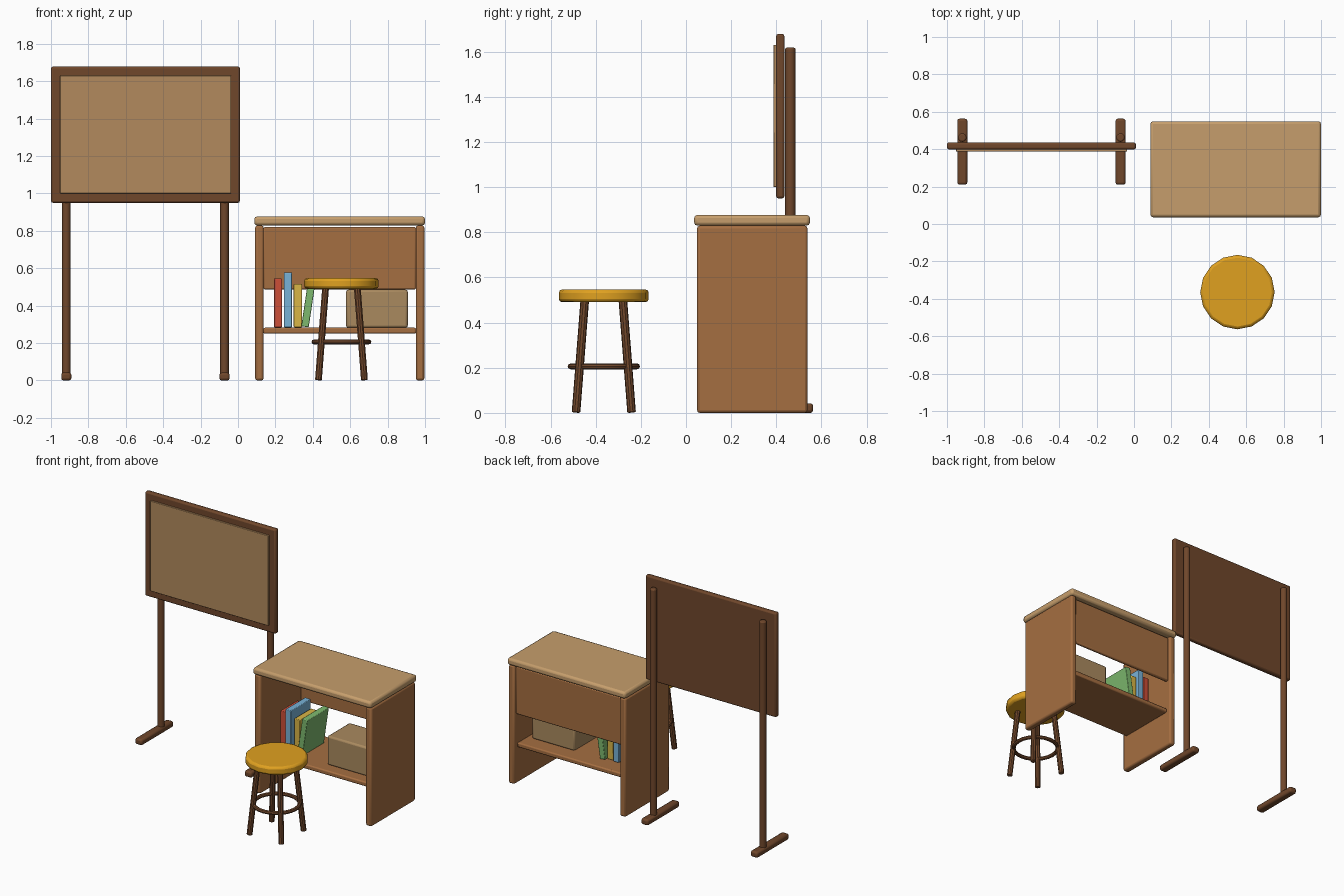
import bpy, bmesh, math
from mathutils import Vector, Matrix

if "Cube" in bpy.data.objects:
    bpy.data.objects.remove(bpy.data.objects["Cube"])


def material(name, r, g, b):
    lin = [(c / 255 / 12.92 if c < 10 else ((c / 255 + 0.055) / 1.055) ** 2.4) for c in (r, g, b)]
    m = bpy.data.materials.new(name)
    m.diffuse_color = (*lin, 1)
    m.use_nodes = True
    m.node_tree.nodes["Principled BSDF"].inputs["Base Color"].default_value = m.diffuse_color
    return m


DARK = material("dark_wood", 112, 71, 43)
WOOD = material("desk_wood", 165, 110, 65)
TOP = material("pale_wood", 198, 158, 108)
CORK = material("cork", 178, 138, 93)
CARD = material("cardboard", 170, 138, 95)
GOLD = material("seat_yellow", 224, 161, 32)


def finish(bm, name, mat, bevel=0, segments=2):
    me = bpy.data.meshes.new(name)
    bm.to_mesh(me)
    bm.free()
    ob = bpy.data.objects.new(name, me)
    bpy.context.collection.objects.link(ob)
    me.materials.append(mat)
    if bevel:
        mod = ob.modifiers.new("bevel", 'BEVEL')
        mod.width, mod.segments = bevel, segments
        mod.limit_method = 'ANGLE'
        mod.angle_limit = math.radians(40)
    bpy.ops.object.select_all(action='DESELECT')
    ob.select_set(True)
    bpy.context.view_layer.objects.active = ob
    bpy.ops.object.shade_smooth_by_angle(angle=math.radians(35))
    return ob


def box(name, x, y, z, mat, bevel=0.01, lean=0):
    """Box from (min, max) ranges; lean turns it about its lower edge line."""
    lo, hi = Vector((x[0], y[0], z[0])), Vector((x[1], y[1], z[1]))
    bm = bmesh.new()
    bmesh.ops.create_cube(bm, size=1)
    bmesh.ops.scale(bm, vec=hi - lo, verts=bm.verts)
    bmesh.ops.translate(bm, vec=(lo + hi) / 2, verts=bm.verts)
    if lean:
        bmesh.ops.rotate(bm, cent=(x[1], 0, z[0]), matrix=Matrix.Rotation(lean, 3, 'Y'), verts=bm.verts)
    return finish(bm, name, mat, bevel)


def rod(name, a, b, r, mat, sides=12, bevel=0.005):
    """Cylinder between two points."""
    a, b = Vector(a), Vector(b)
    d = b - a
    bm = bmesh.new()
    rot = Vector((0, 0, 1)).rotation_difference(d).to_matrix().to_4x4()
    bmesh.ops.create_cone(bm, cap_ends=True, segments=sides, radius1=r, radius2=r, depth=d.length,
                          matrix=Matrix.Translation((a + b) / 2) @ rot)
    return finish(bm, name, mat, bevel)


# Notice board: slab frame, cork face, posts and feet
box("board_frame", (-1, 0.01), (0.399, 0.436), (0.95, 1.678), DARK, 0.01)
box("board_cork", (-0.951, -0.037), (0.387, 0.41), (1.0, 1.63), CORK, 0.003)
for side, x in (("left", -0.918), ("right", -0.072)):
    rod(side + "_post", (x, 0.462, 0.02), (x, 0.462, 1.618), 0.023, DARK, 12, 0.008)
    box(side + "_foot", (x - 0.027, x + 0.027), (0.21, 0.563), (0, 0.042), DARK, 0.012)

# Desk: top, sides, back panel and shelf
box("desk_top", (0.087, 1.0), (0.036, 0.549), (0.829, 0.877), TOP, 0.015)
for side, x in (("left", 0.092), ("right", 0.951)):
    box(side + "_desk_side", (x, x + 0.045), (0.049, 0.538), (0, 0.829), WOOD, 0.012)
box("desk_back_panel", (0.136, 0.952), (0.495, 0.52), (0.487, 0.82), WOOD, 0.008)
box("desk_shelf", (0.136, 0.952), (0.085, 0.505), (0.25, 0.282), WOOD, 0.008)

# Books and storage box on the shelf
books = [
    ("red", (205, 78, 55), (0.192, 0.235), (0.19, 0.38), 0.545, 0),
    ("blue", (120, 178, 215), (0.246, 0.289), (0.17, 0.39), 0.577, 0),
    ("yellow", (218, 182, 70), (0.298, 0.342), (0.195, 0.38), 0.517, 0),
    ("green", (125, 185, 110), (0.338, 0.378), (0.17, 0.41), 0.545, math.radians(8.5)),
]
for name, rgb, x, y, top, lean in books:
    box(name + "_book", x, y, (0.284, top), material("book_" + name, *rgb), 0.004, lean)
box("storage_box", (0.578, 0.908), (0.158, 0.405), (0.282, 0.485), CARD, 0.012)

# Stool: seat, splayed legs, foot ring
CX, CY = 0.553, -0.364
rod("stool_seat", (CX, CY, 0.49), (CX, CY, 0.547), 0.199, GOLD, 16, 0.015)
for i, (sx, sy) in enumerate([(-1, -1), (1, -1), (-1, 1), (1, 1)]):
    rod(f"stool_leg_{i + 1}", (CX + sx * 0.123, CY + sy * 0.123, 0.002),
        (CX + sx * 0.084, CY + sy * 0.084, 0.505), 0.019, DARK, 10, 0.004)
R, r, N, M = 0.147, 0.013, 24, 8
bm = bmesh.new()
rings = [[bm.verts.new((CX + (R + r * math.cos(v)) * math.cos(u), CY + (R + r * math.cos(v)) * math.sin(u),
                        0.206 + r * math.sin(v)))
          for v in (j * math.tau / M for j in range(M))]
         for u in (i * math.tau / N for i in range(N))]
for i in range(N):
    a, b = rings[i], rings[(i + 1) % N]
    for j in range(M):
        k = (j + 1) % M
        bm.faces.new((a[j], b[j], b[k], a[k]))
ring = finish(bm, "stool_foot_ring", DARK)
for p in ring.data.polygons:
    p.use_smooth = True
